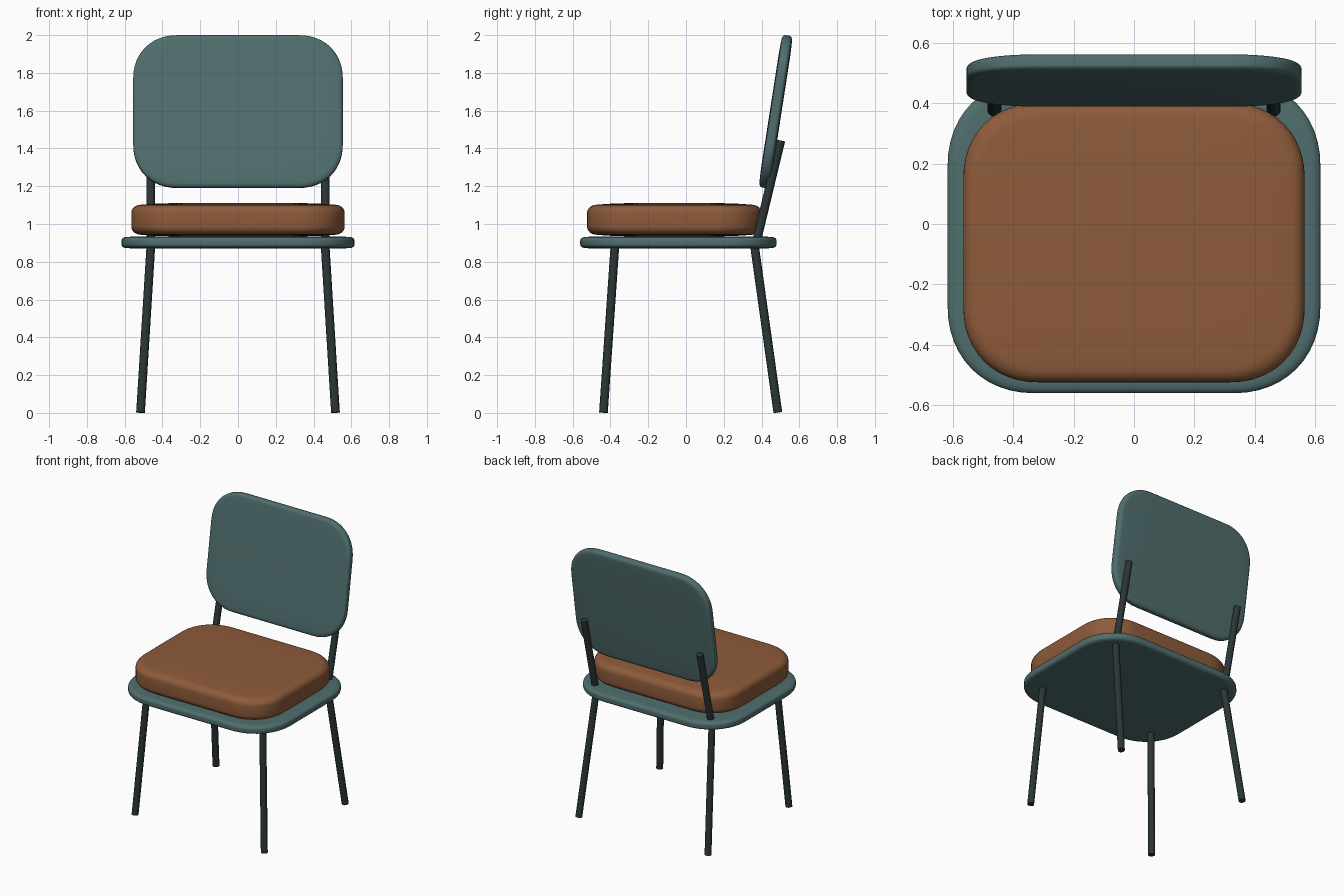
import bpy, bmesh, math
from mathutils import Vector, Matrix

cube = bpy.data.objects.get("Cube")
if cube:
    bpy.data.objects.remove(cube, do_unlink=True)


def make_material(name, rgb):
    mat = bpy.data.materials.new(name)
    mat.use_nodes = True
    mat.diffuse_color = (*rgb, 1)
    mat.node_tree.nodes["Principled BSDF"].inputs["Base Color"].default_value = (*rgb, 1)
    return mat


teal = make_material("teal shell", (0.08, 0.155, 0.155))
brown = make_material("brown leather", (0.27, 0.105, 0.043))
dark = make_material("dark metal", (0.024, 0.036, 0.036))


def finish(name, bm, mat, angle):
    bmesh.ops.recalc_face_normals(bm, faces=bm.faces)
    mesh = bpy.data.meshes.new(name)
    bm.to_mesh(mesh)
    bm.free()
    mesh.materials.append(mat)
    obj = bpy.data.objects.new(name, mesh)
    bpy.context.collection.objects.link(obj)
    bpy.ops.object.select_all(action="DESELECT")
    obj.select_set(True)
    bpy.context.view_layer.objects.active = obj
    bpy.ops.object.shade_smooth_by_angle(angle=math.radians(angle))
    return obj


def outline(hx, hy, r, steps=12, power=2.15):
    """Soft-cornered rectangle, one corner at a time."""
    points = []
    for quarter in range(4):
        sx = 1 if quarter in (0, 3) else -1
        sy = 1 if quarter < 2 else -1
        for i in range(steps + 1):
            t = i / steps if quarter % 2 == 0 else 1 - i / steps
            a = t * math.pi / 2
            cx = max(math.cos(a), 0) ** (2 / power)
            cy = max(math.sin(a), 0) ** (2 / power)
            points.append((sx * (hx - r + r * cx), sy * (hy - r + r * cy)))
    return points


def soft_panel(name, hx, hy, r, profile, mat, matrix):
    """Stack of outlines; profile holds (inset, height) pairs."""
    bm = bmesh.new()
    rings = []
    for inset, z in profile:
        pts = outline(hx - inset, hy - inset, r - inset * 0.5)
        rings.append([bm.verts.new((x, y, z)) for x, y in pts])
    for low, high in zip(rings, rings[1:]):
        for i in range(len(low)):
            j = (i + 1) % len(low)
            bm.faces.new((low[i], low[j], high[j], high[i]))
    bm.faces.new(rings[0][::-1])
    bm.faces.new(rings[-1])
    bm.transform(matrix)
    return finish(name, bm, mat, 60)


def rounded_profile(half, depth, flat, crown, steps=6):
    """Upright rim with rounded edges and a gently crowned face, mirrored."""
    upper = []
    for i in range(steps + 1):
        a = i / steps * math.pi / 2
        upper.append((depth * (1 - math.cos(a)),
                      flat + (half - crown - flat) * math.sin(a)))
    upper += [(depth * 2.2, half - crown * 0.4), (depth * 4, half)]
    return [(d, -z) for d, z in reversed(upper)] + upper


def rod(name, start, end, radius=0.023):
    start, end = Vector(start), Vector(end)
    axis = end - start
    bm = bmesh.new()
    bmesh.ops.create_cone(bm, cap_ends=True, segments=16, radius1=radius,
                          radius2=radius, depth=axis.length)
    turn = axis.to_track_quat("Z", "Y").to_matrix().to_4x4()
    bm.transform(Matrix.Translation((start + end) / 2) @ turn)
    return finish(name, bm, dark, 40)


# Seat board and cushion
soft_panel("seat", 0.617, 0.52, 0.29, rounded_profile(0.032, 0.03, 0.01, 0.002),
           teal, Matrix.Translation((0, -0.04, 0.902)))
soft_panel("cushion", 0.565, 0.462, 0.25, rounded_profile(0.0875, 0.05, 0.035, 0.008),
           brown, Matrix.Translation((0, -0.062, 1.0225)))

# Reclined backrest
tilt = Matrix.Rotation(math.radians(90 - 8.8), 4, "X")
soft_panel("backrest", 0.555, 0.408, 0.235, rounded_profile(0.031, 0.027, 0.01, 0.003),
           teal, Matrix.Translation((0, 0.475, 1.595)) @ tilt)

# Splayed legs and backrest supports
for side, s in (("left", 1), ("right", -1)):
    rod(f"front_leg_{side}", (s * 0.516, -0.437, 0.002), (s * 0.461, -0.376, 0.89))
    rod(f"back_leg_{side}", (s * 0.516, 0.486, 0.003), (s * 0.461, 0.362, 0.89))
    rod(f"back_support_{side}", (s * 0.462, 0.374, 0.91), (s * 0.462, 0.502, 1.442))
